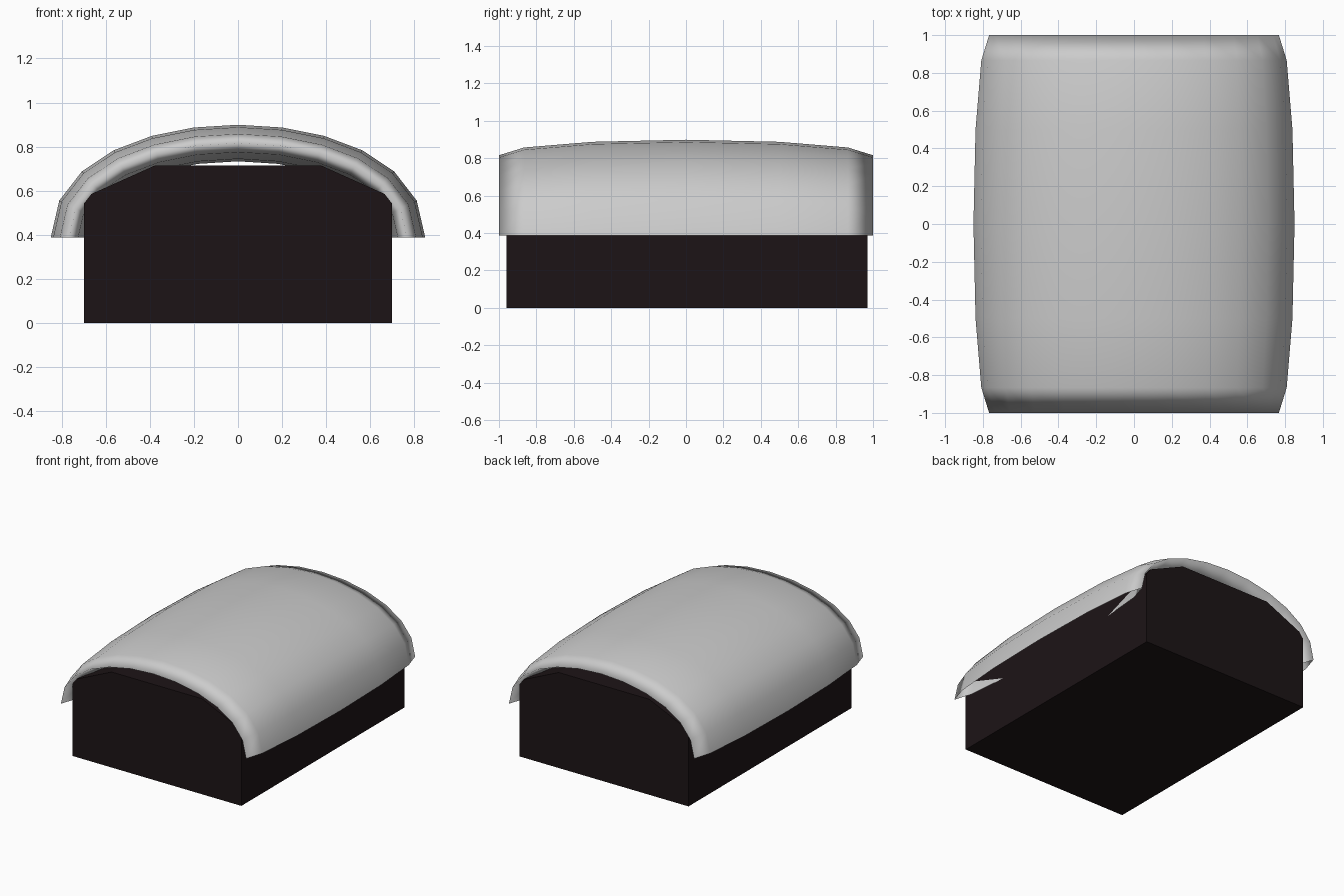
import bpy, bmesh, math
from mathutils import Vector

if "Cube" in bpy.data.objects:
    bpy.data.objects.remove(bpy.data.objects["Cube"])


def finish(bm, name):
    bmesh.ops.recalc_face_normals(bm, faces=bm.faces)
    me = bpy.data.meshes.new(name)
    bm.to_mesh(me)
    bm.free()
    ob = bpy.data.objects.new(name, me)
    bpy.context.collection.objects.link(ob)
    return ob


# Dark box body with a bevelled top, extruded front to back
half = [(0.70, 0), (0.70, 0.54), (0.665, 0.585), (0.375, 0.715)]
profile = half + [(-x, z) for x, z in reversed(half)]
bm = bmesh.new()
face = bm.faces.new([bm.verts.new((x, -0.96, z)) for x, z in profile])
ext = bmesh.ops.extrude_face_region(bm, geom=[face])
verts = [v for v in ext["geom"] if isinstance(v, bmesh.types.BMVert)]
bmesh.ops.translate(bm, verts=verts, vec=(0, 1.93, 0))
# restore the front face if the extrusion consumed it
bmesh.ops.holes_fill(bm, edges=bm.edges, sides=0)
body = finish(bm, "box_body")
mat = bpy.data.materials.new("dark")
mat.diffuse_color = (0.012, 0.007, 0.008, 1)
mat.use_nodes = True
mat.node_tree.nodes["Principled BSDF"].inputs["Base Color"].default_value = mat.diffuse_color
body.data.materials.append(mat)

# Arched lid: a flattened 12-sided tube swept along an arch, open at the bottom
W, BASE, RISE, THICK, STEPS, SIDES = 0.767, 0.387, 0.572, 0.083, 12, 12
bm = bmesh.new()
rings = []
for i in range(STEPS + 1):
    t = i / STEPS
    centre = Vector((W * (2 * (3 * t * t - 2 * t ** 3) - 1), 0, BASE + 3 * t * (1 - t) * RISE))
    tangent = Vector((12 * W * t * (1 - t), 0, 3 * RISE * (1 - 2 * t))).normalized()
    normal = Vector((-tangent.z, 0, tangent.x))
    ring = []
    for k in range(SIDES):
        a = 2 * math.pi * k / SIDES
        ring.append(bm.verts.new(centre + normal * THICK * math.sin(a) + Vector((0, math.cos(a), 0))))
    rings.append(ring)
for r0, r1 in zip(rings, rings[1:]):
    for k in range(SIDES):
        n = (k + 1) % SIDES
        bm.faces.new((r0[k], r0[n], r1[n], r1[k]))
lid = finish(bm, "arched_lid")
for p in lid.data.polygons:
    p.use_smooth = True
